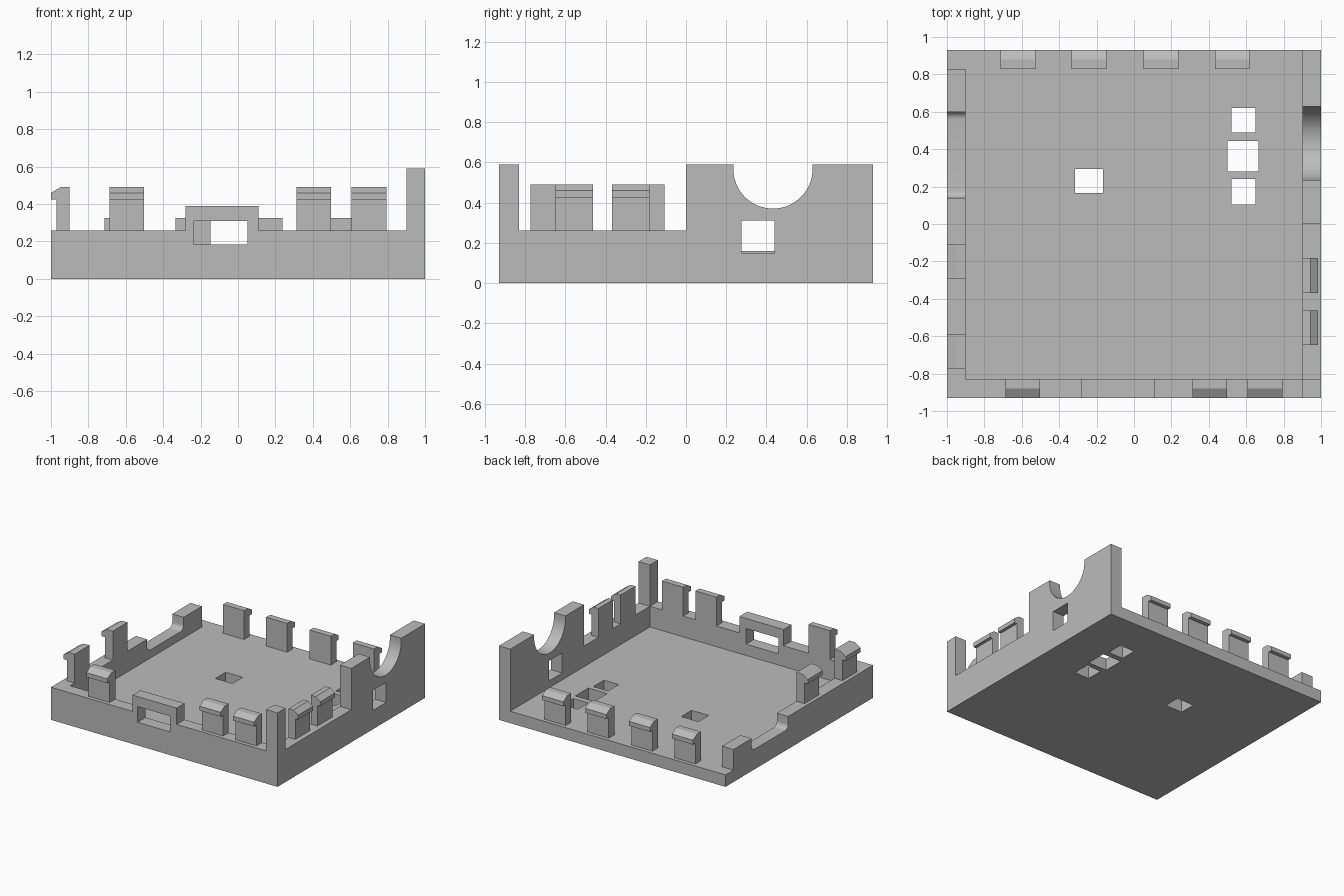
import bpy, bmesh
from math import sin, cos, pi, radians

cube = bpy.data.objects.get("Cube")
if cube:
    bpy.data.objects.remove(cube, do_unlink=True)

grey = bpy.data.materials.new("plain grey")
grey.use_nodes = True
colour = (0.5, 0.5, 0.5, 1)
grey.diffuse_color = colour
grey.node_tree.nodes["Principled BSDF"].inputs["Base Color"].default_value = colour

FLOOR, RIM, TALL = 0.095, 0.26, 0.59


def prism(name, profile, axis, lo, hi):
    """Extrude a 2D profile along one axis, from lo to hi."""
    place = {"X": lambda a, b: (lo, a, b),
             "Y": lambda a, b: (a, lo, b),
             "Z": lambda a, b: (a, b, lo)}[axis]
    bm = bmesh.new()
    face = bm.faces.new([bm.verts.new(place(a, b)) for a, b in profile])
    side = bmesh.ops.extrude_face_region(bm, geom=[face])
    moved = [v for v in side["geom"] if isinstance(v, bmesh.types.BMVert)]
    shift = [(hi - lo) * (axis == k) for k in "XYZ"]
    bmesh.ops.translate(bm, verts=moved, vec=shift)
    bmesh.ops.recalc_face_normals(bm, faces=bm.faces)
    mesh = bpy.data.meshes.new(name)
    bm.to_mesh(mesh)
    bm.free()
    mesh.materials.append(grey)
    obj = bpy.data.objects.new(name, mesh)
    bpy.context.collection.objects.link(obj)
    return obj


def rect(a0, a1, b0, b1):
    return [(a0, b0), (a1, b0), (a1, b1), (a0, b1)]


def arc(a, b, r, start, end, steps):
    angles = [radians(start + (end - start) * i / steps) for i in range(steps + 1)]
    return [(a + r * cos(t), b + r * sin(t)) for t in angles]


def cut(obj, opening, axis):
    """Cut a straight opening right through a part."""
    tool = prism("cutter", opening, axis, -1.5, 1.5)
    mod = obj.modifiers.new("opening", "BOOLEAN")
    mod.operation, mod.solver, mod.object = "DIFFERENCE", "EXACT", tool
    bpy.context.view_layer.objects.active = obj
    bpy.ops.object.modifier_apply(modifier=mod.name)
    bpy.data.objects.remove(tool, do_unlink=True)


def smooth(obj):
    bpy.ops.object.select_all(action="DESELECT")
    obj.select_set(True)
    bpy.context.view_layer.objects.active = obj
    bpy.ops.object.shade_smooth_by_angle(angle=radians(30))


# Floor, running out to the open back edge, with four square openings
floor = prism("floor", [(-0.9, -0.83), (0.9, -0.83), (0.9, 0.93),
                        (-1, 0.93), (-1, 0.83), (-0.9, 0.83)], "Z", 0, FLOOR)
for opening in (rect(-0.315, -0.165, 0.165, 0.295), rect(0.52, 0.65, 0.49, 0.62),
                rect(0.5, 0.665, 0.28, 0.445), rect(0.52, 0.65, 0.105, 0.24)):
    cut(floor, opening, "Z")

# Front wall with a raised window frame
front = prism("front_wall", [(-1, 0), (0.9, 0), (0.9, RIM), (0.11, RIM), (0.11, 0.39),
                             (-0.28, 0.39), (-0.28, RIM), (-1, RIM)], "Y", -0.93, -0.83)
cut(front, rect(-0.235, 0.05, 0.185, 0.31), "Y")

# Left-hand-axis walls: low one with a round-cornered dip
r = 0.04
dip = arc(0.6 - r, 0.16 + r, r, 0, -90, 6) + arc(0.14 + r, 0.16 + r, r, 270, 180, 6)
low = prism("low_side_wall", [(-0.83, 0), (0.83, 0), (0.83, RIM), (0.6, RIM)] + dip
            + [(0.14, RIM), (-0.83, RIM)], "X", -1, -0.9)
smooth(low)

# High side wall: corner post, low run, tall part with a U-shaped notch
notch = arc(0.432, 0.567, 0.197, 0, -180, 32)
high = prism("high_side_wall", [(-0.93, 0), (0.93, 0), (0.93, TALL), (0.629, TALL)] + notch
             + [(0.235, TALL), (0, TALL), (0, RIM), (-0.83, RIM), (-0.83, TALL),
                (-0.93, TALL)], "X", 0.9, 1)
cut(high, rect(0.275, 0.44, 0.15, 0.31), "X")
smooth(high)

# Snap clips with chamfered lips facing outwards
CLIP = [(0, 0), (0.07, 0), (0.07, 0.165), (0.1, 0.165), (0.1, 0.2), (0.05, 0.23), (0, 0.23)]


def clip(name, x, y, z, turn, depth=1):
    obj = prism(name, [(a * depth, b) for a, b in CLIP], "X", -0.093, 0.093)
    obj.location = (x, y, z)
    obj.rotation_euler.z = turn


for x in (-0.595, 0.405, 0.7):
    clip("front_clip", x, -0.83, RIM, pi)
for x in (-0.62, -0.24, 0.145, 0.525):
    clip("back_clip", x, 0.83, FLOOR, 0)
for y in (-0.2, -0.68):
    clip("low_side_clip", -0.9, y, RIM, pi / 2)
for y in (-0.555, -0.275):
    clip("high_side_clip", 0.9, y, RIM, -pi / 2, 0.85)
